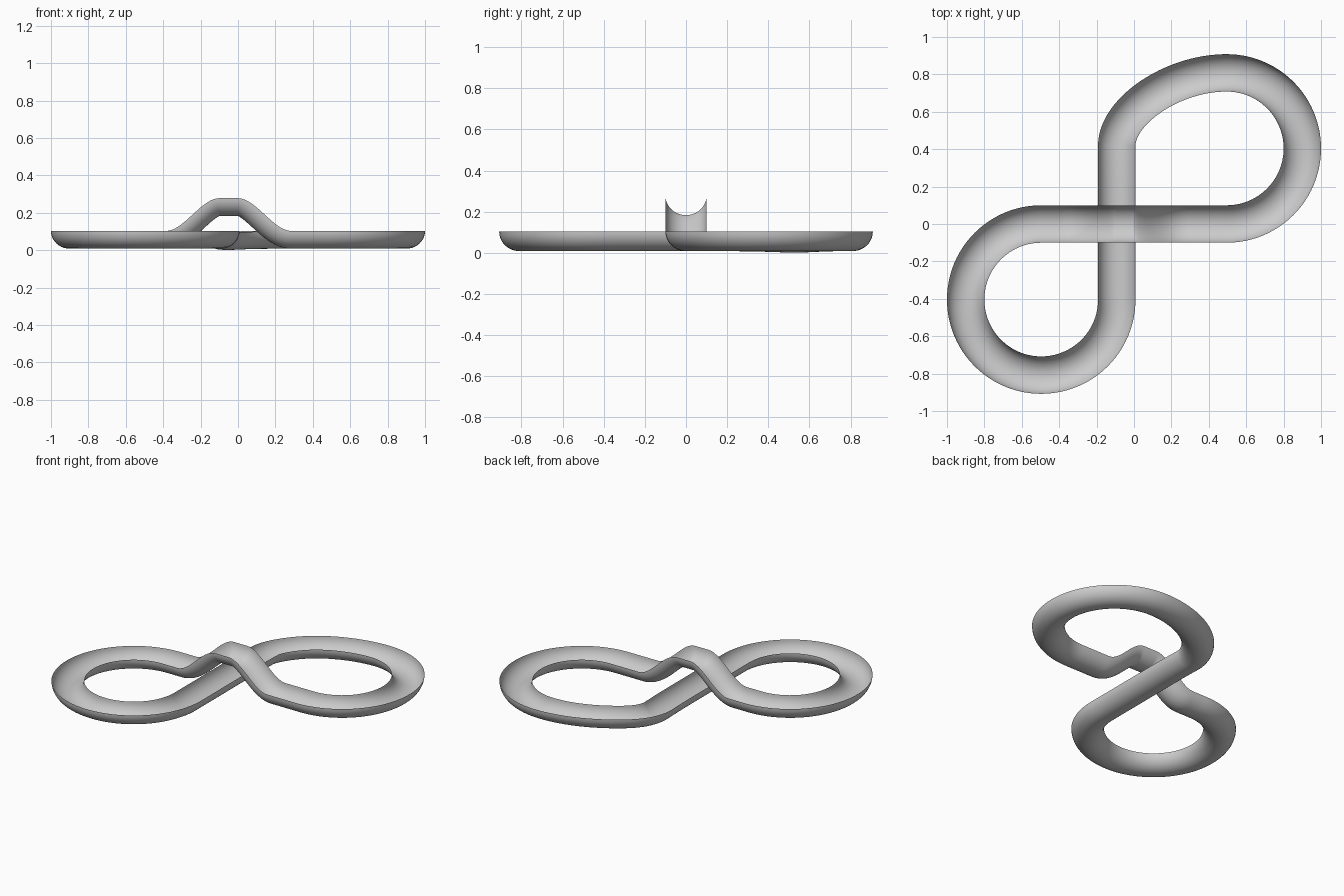
import bpy, bmesh, math
from mathutils import Vector

if "Cube" in bpy.data.objects:
    bpy.data.objects.remove(bpy.data.objects["Cube"])

RIM, HALF, DEPTH = 0.103, 0.1, 0.095   # rim height, trough half width, trough depth
CX, R = 0.496, 0.404                   # loop centre and radius
LEG = R - CX                           # x of the straight lower leg
SIDES = 20


def line(a, b, n):
    return [Vector(a).lerp(Vector(b), i / n) for i in range(n)]


def arc(cx, cy, a0, a1, n):
    angles = [math.radians(a0 + (a1 - a0) * i / n) for i in range(n)]
    return [Vector((cx + R * math.cos(a), cy + R * math.sin(a))) for a in angles]


def bezier(p, n):
    p = [Vector(q) for q in p]
    out = []
    for i in range(n):
        t = i / n
        s = 1 - t
        out.append(p[0] * s**3 + p[1] * 3 * s * s * t + p[2] * 3 * s * t * t + p[3] * t**3)
    return out


def hump(x):
    # height of the bridge over the lower leg
    u = min(max((abs(x + 0.05) - 0.05) / 0.285, 0), 1)
    return 0.175 * (1 - u * u * (3 - 2 * u))


# Closed figure-eight centre line
bridge = line((-CX, 0), (CX, 0), 80)
path = [Vector((p.x, p.y, RIM + hump(p.x))) for p in bridge]
flat = arc(CX, R, -90, 90, 48)
flat += bezier([(CX, 2 * R), (0.2, 2 * R), (LEG, 0.6), (LEG, 0.42)], 40)
flat += line((LEG, 0.42), (LEG, -R), 24)
flat += arc(-CX, -R, 0, -270, 72)
for p in flat:
    # the hand-bent corner sags very slightly
    sag = 0.007 * math.exp(-((p.x - LEG) ** 2 + (p.y - 0.55) ** 2) / 0.03)
    path.append(Vector((p.x, p.y, RIM - sag)))

# Half-pipe section swept along the path, kept upright
bm = bmesh.new()
rings = []
n = len(path)
for i, p in enumerate(path):
    tangent = (path[(i + 1) % n] - path[i - 1]).normalized()
    side = tangent.cross(Vector((0, 0, 1))).normalized()
    up = side.cross(tangent)
    ring = []
    for j in range(SIDES + 1):
        a = math.pi * j / SIDES
        ring.append(bm.verts.new(p + side * HALF * math.cos(a) - up * DEPTH * math.sin(a)))
    rings.append(ring)
for i in range(n):
    a, b = rings[i], rings[(i + 1) % n]
    for j in range(SIDES):
        bm.faces.new((a[j], a[j + 1], b[j + 1], b[j]))
for f in bm.faces:
    f.smooth = True

# Outer surface faces away from the trough
bm.normal_update()
bm.faces.ensure_lookup_table()
if bm.faces[SIDES // 2].normal.z > 0:
    bmesh.ops.reverse_faces(bm, faces=bm.faces[:])

mesh = bpy.data.meshes.new("track_trough")
bm.to_mesh(mesh)
bm.free()
track = bpy.data.objects.new("track_trough", mesh)
bpy.context.collection.objects.link(track)
